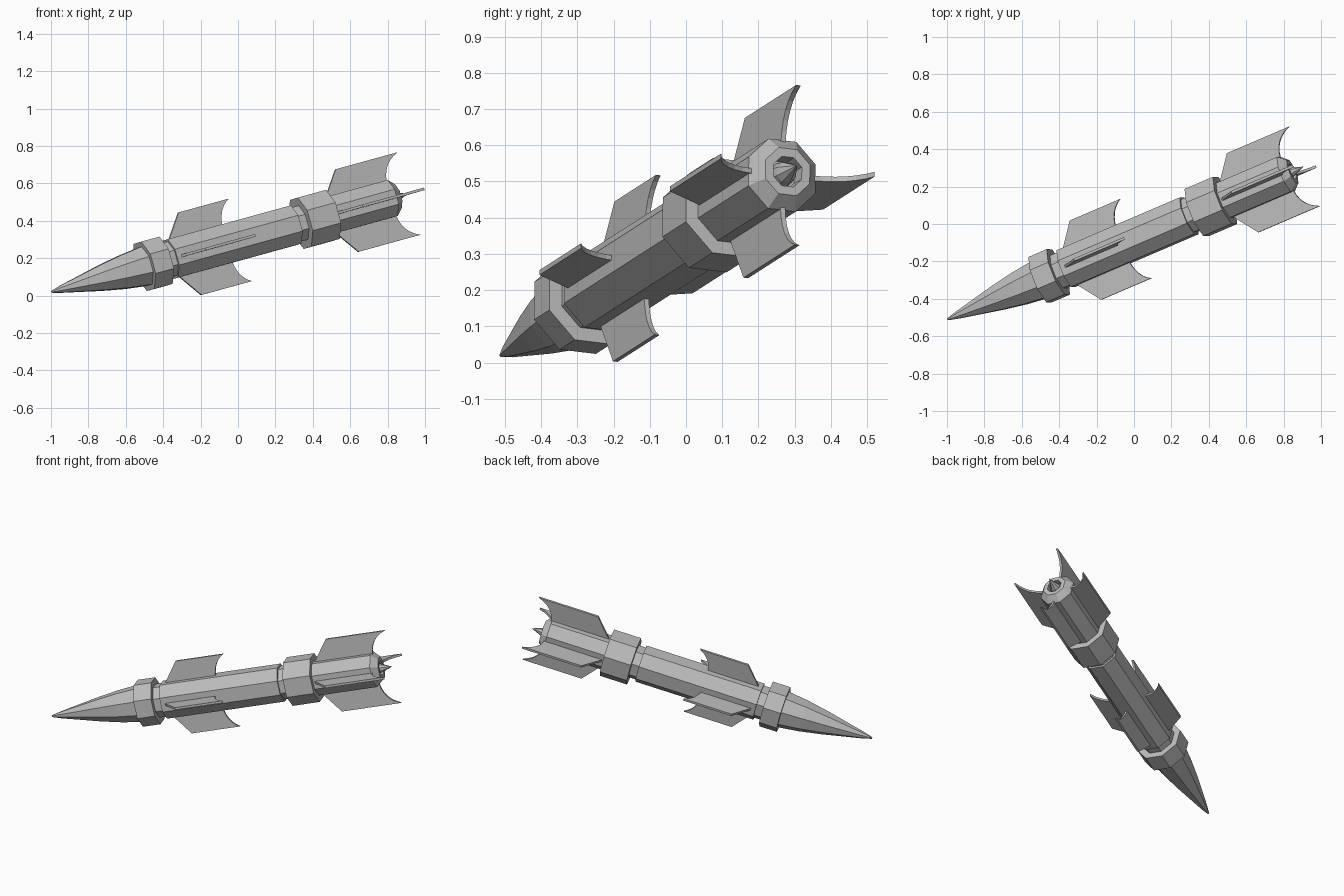
import bpy, bmesh, math
from mathutils import Vector, Matrix

cube = bpy.data.objects.get("Cube")
if cube:
    bpy.data.objects.remove(cube)

grey = bpy.data.materials.new("grey_metal")
grey.use_nodes = True
GREY = (0.5, 0.5, 0.5, 1)
grey.diffuse_color = GREY
grey.node_tree.nodes["Principled BSDF"].inputs["Base Color"].default_value = GREY

# Missile frame: local z runs from nose to tail, local x is the upper fin
axis = Vector((0.891, 0.382, 0.245)).normalized()
up = Vector((-0.263, 0.011, 0.965))
up = (up - axis * up.dot(axis)).normalized()
side = axis.cross(up)
FRAME = Matrix((up, side, axis)).transposed().to_4x4()
FRAME.translation = (-0.997, -0.51, 0.02)
SIDES = 8


def finish(name, bm):
    bmesh.ops.recalc_face_normals(bm, faces=bm.faces)
    mesh = bpy.data.meshes.new(name)
    bm.to_mesh(mesh)
    bm.free()
    mesh.materials.append(grey)
    obj = bpy.data.objects.new(name, mesh)
    obj.matrix_world = FRAME
    bpy.context.collection.objects.link(obj)
    return obj


def turned(name, profile):
    """Octagonal solid from (distance along axis, flat-to-centre radius)."""
    bm = bmesh.new()
    rings = []
    for t, flat in profile:
        r = flat / math.cos(math.pi / SIDES)
        angles = [(k + 0.5) * math.tau / SIDES for k in range(SIDES)]
        rings.append([bm.verts.new((r * math.cos(a), r * math.sin(a), t)) for a in angles])
    for a, b in zip(rings, rings[1:]):
        for k in range(SIDES):
            n = (k + 1) % SIDES
            bm.faces.new((a[k], a[n], b[n], b[k]))
    bm.faces.new(rings[0])
    bm.faces.new(rings[-1])
    return finish(name, bm)


def fin(name, turn, start, lead, tip, root, inner, outer=0.229, thick=0.014):
    """Swept plate with a concave trailing edge."""
    p0, p1, p2 = Vector((tip, outer)), Vector((root + 0.009, outer * 0.84)), Vector((root, 0.09))
    outline = [Vector((start, inner)), Vector((lead, outer))]
    for i in range(7):
        s = i / 6
        outline.append(p0 * (1 - s) ** 2 + p1 * 2 * s * (1 - s) + p2 * s * s)
    outline.append(Vector((root, inner)))
    bm = bmesh.new()
    face = bm.faces.new([bm.verts.new((r, -thick / 2, t)) for t, r in outline])
    extruded = bmesh.ops.extrude_face_region(bm, geom=[face])["geom"]
    moved = [v for v in extruded if isinstance(v, bmesh.types.BMVert)]
    bmesh.ops.translate(bm, verts=moved, vec=(0, thick, 0))
    bmesh.ops.rotate(bm, verts=bm.verts, matrix=Matrix.Rotation(turn, 3, "Z"))
    return finish(name, bm)


# Nose, collars and body
turned("nose_cone", [(0, 0.005), (0.06, 0.02), (0.18, 0.044), (0.3, 0.068),
                     (0.43, 0.09), (0.56, 0.105)])
turned("front_collar", [(0.555, 0.131), (0.665, 0.131)])
turned("front_neck", [(0.66, 0.094), (0.715, 0.094)])
turned("body", [(0.71, 0.106), (1.45, 0.106)])
turned("rear_neck", [(1.445, 0.094), (1.505, 0.094)])
turned("rear_collar", [(1.495, 0.136), (1.665, 0.136)])

# Tail with a recessed nozzle and its spike
turned("tail", [(1.66, 0.1), (2.03, 0.1), (2.07, 0.066), (2.07, 0.042), (2.02, 0.04)])
turned("nozzle_spike", [(2.015, 0.034), (2.06, 0.028), (2.135, 0.001)])

# Two sets of four fins
for i, place in enumerate(("upper", "right", "lower", "left")):
    turn = i * math.pi / 2
    fin(place + "_front_fin", turn, 0.725, 0.829, 1.13, 1.05, 0.09)
    fin(place + "_rear_fin", turn, 1.66, 1.772, 2.143, 2.036, 0.08)
